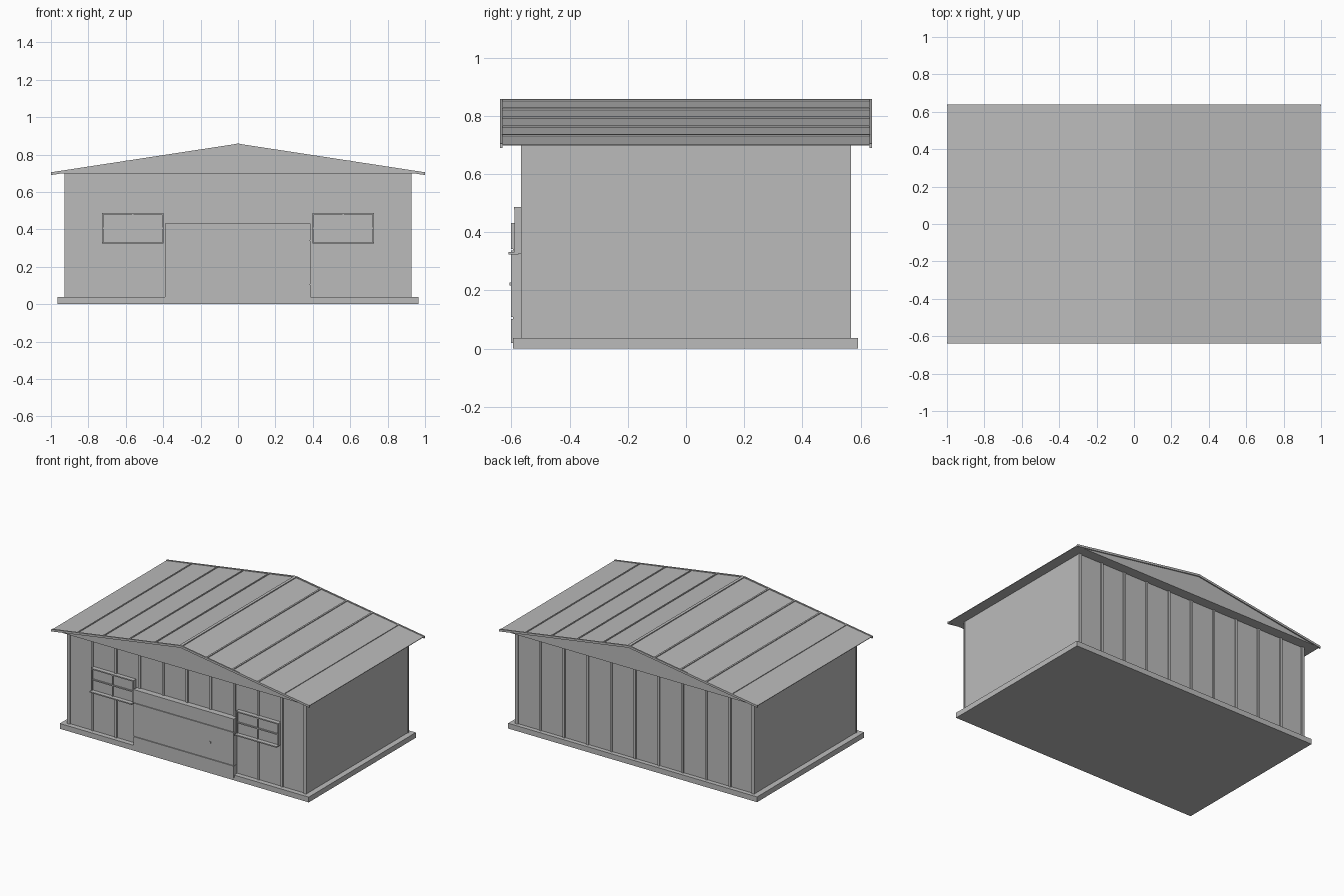
import bpy

if "Cube" in bpy.data.objects:
    bpy.data.objects.remove(bpy.data.objects["Cube"])

grey = bpy.data.materials.new("plain_grey")
grey.diffuse_color = (0.5, 0.5, 0.5, 1)
grey.use_nodes = True
grey.node_tree.nodes["Principled BSDF"].inputs["Base Color"].default_value = grey.diffuse_color


def mesh(name, verts, faces):
    me = bpy.data.meshes.new(name)
    me.from_pydata(verts, [], faces)
    me.materials.append(grey)
    ob = bpy.data.objects.new(name, me)
    bpy.context.collection.objects.link(ob)
    return ob


def box(name, x0, x1, y0, y1, z0, z1):
    return prism(name, [(x0, z0), (x1, z0), (x1, z1), (x0, z1)], y0, y1)


def prism(name, profile, y0, y1):
    """Extrude a counter-clockwise (x, z) profile from y0 to y1."""
    n = len(profile)
    verts = [(x, y, z) for y in (y0, y1) for x, z in profile]
    faces = [tuple(range(n)), tuple(range(2 * n - 1, n - 1, -1))]
    faces += [(i, i + n, (i + 1) % n + n, (i + 1) % n) for i in range(n)]
    return mesh(name, verts, faces)


# Slab and walls
box("floor_slab", -0.965, 0.965, -0.595, 0.591, 0.0, 0.037)
box("walls", -0.925, 0.925, -0.56, 0.56, 0.037, 0.702)

# Wall battens on front and back, corner trims
for s in (-1, 1):
    y0, y1 = sorted((s * 0.555, s * 0.568))
    for i in range(-4, 5):
        x = i * 0.184
        box("wall_batten", x - 0.008, x + 0.008, y0, y1, 0.037, 0.702)
    for t in (-1, 1):
        x0, x1 = sorted((t * 0.906, t * 0.928))
        box("corner_trim", x0, x1, y0, y1, 0.037, 0.702)

# Roof body with flat soffit
RIDGE, SLOPE = 0.852, 0.152


def roof_z(x):
    return RIDGE - SLOPE * abs(x)


prism("roof", [(-0.998, 0.698), (0.998, 0.698), (0.998, 0.702),
               (0, RIDGE), (-0.998, 0.702)], -0.632, 0.632)

# Roof ribs and ridge cap
for s in (-1, 1):
    for i in range(1, 5):
        x = s * i * 0.2
        a, b = x - 0.005, x + 0.005
        prism("roof_rib", [(a, roof_z(a) - 0.003), (b, roof_z(b) - 0.003),
                           (b, roof_z(b) + 0.006), (a, roof_z(a) + 0.006)], -0.632, 0.632)
prism("ridge_cap", [(-0.01, 0.845), (0.01, 0.845), (0.01, 0.857),
                    (0, 0.859), (-0.01, 0.857)], -0.632, 0.632)

# Sloping gable trims
for y0, y1 in ((-0.64, -0.63), (0.63, 0.64)):
    prism("gable_trim", [(-1, 0.69), (0, 0.843), (1, 0.69),
                         (1, 0.705), (0, 0.858), (-1, 0.705)], y0, y1)

# Sectional door with recessed joints and a handle
box("door_back", -0.388, 0.386, -0.595, -0.56, 0.02, 0.432)
for z0, z1 in ((0.02, 0.102), (0.108, 0.337), (0.343, 0.432)):
    box("door_panel", -0.39, 0.388, -0.602, -0.575, z0, z1)
box("door_handle", 0.203, 0.213, -0.607, -0.6, 0.217, 0.228)

# Windows: pane, frame, crossbars, sill
for s in (-1, 1):
    x0, x1 = sorted((s * 0.398, s * 0.726))
    z0, z1, w = 0.327, 0.487, 0.008
    c, m = (x0 + x1) / 2, (z0 + z1) / 2
    box("window_pane", x0, x1, -0.58, -0.56, z0, z1)
    for a, b in ((x0, x0 + w), (x1 - w, x1)):
        box("window_frame_side", a, b, -0.59, -0.575, z0, z1)
    box("window_frame_top", x0, x1, -0.591, -0.575, z1 - w, z1)
    box("window_bar_upright", c - 0.004, c + 0.004, -0.588, -0.575, z0, z1)
    box("window_bar_level", x0, x1, -0.588, -0.575, m - 0.004, m + 0.004)
    box("window_sill", x0, x1, -0.61, -0.575, 0.324, 0.332)

# Make all faces point outward
import bmesh
for ob in bpy.context.collection.objects:
    bm = bmesh.new()
    bm.from_mesh(ob.data)
    bmesh.ops.recalc_face_normals(bm, faces=bm.faces)
    bm.to_mesh(ob.data)
    bm.free()
